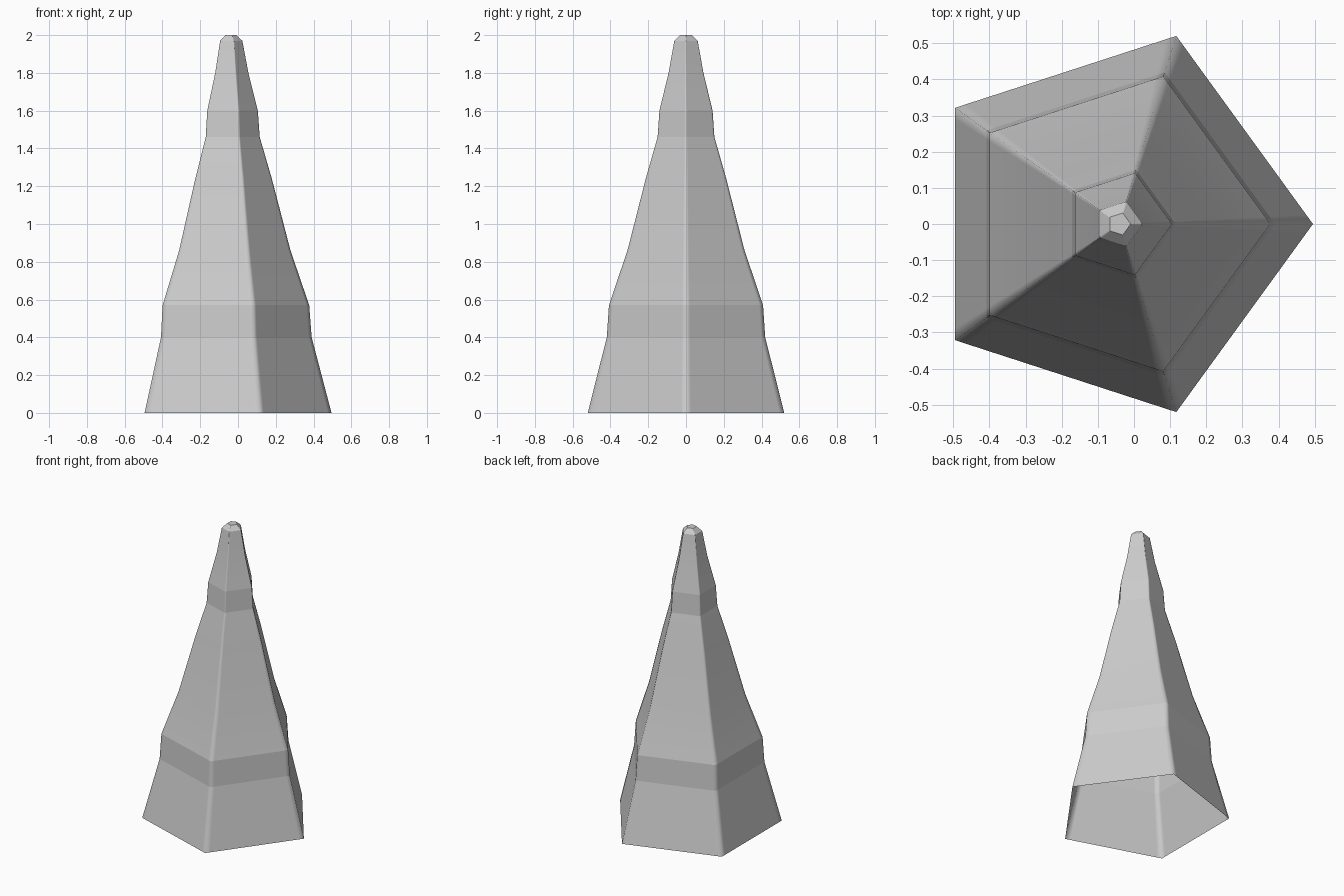
import bpy, bmesh, math

if "Cube" in bpy.data.objects:
    bpy.data.objects.remove(bpy.data.objects["Cube"])

# profile rings: height, pentagon radius, centre x
RINGS = [
    (0.0, 0.547, -0.052), (0.40, 0.441, -0.051), (0.57, 0.429, -0.052),
    (0.86, 0.326, -0.048), (1.24, 0.224, -0.045), (1.46, 0.158, -0.043),
    (1.60, 0.148, -0.043), (1.80, 0.097, -0.042), (1.97, 0.065, -0.042),
    (2.0, 0.032, -0.041),
]
CREASED = {1, 2, 5, 6, 8, 9}   # rings with a hard horizontal edge
SUPPORT = 0.05                 # share of each side kept for the soft corner


def pentagon(z, r, cx):
    """Five corners, each flanked by two support points on its sides."""
    c = [(cx + r * math.cos(math.tau * i / 5), r * math.sin(math.tau * i / 5))
         for i in range(5)]
    pts = []
    for i in range(5):
        for other, t in ((c[i - 1], SUPPORT), (c[i], 0), (c[(i + 1) % 5], SUPPORT)):
            pts.append((c[i][0] + (other[0] - c[i][0]) * t,
                        c[i][1] + (other[1] - c[i][1]) * t, z))
    return pts


# spire shell, open underneath
bm = bmesh.new()
loops = [[bm.verts.new(p) for p in pentagon(*ring)] for ring in RINGS]
for low, high in zip(loops, loops[1:]):
    n = len(low)
    for i in range(n):
        j = (i + 1) % n
        bm.faces.new((low[i], low[j], high[j], high[i]))

# flat tip
bm.faces.new(loops[-1])

# soft vertical corners, hard horizontal bands
for f in bm.faces:
    f.smooth = True
for k in CREASED:
    loop = loops[k]
    for i, v in enumerate(loop):
        bm.edges.get((v, loop[(i + 1) % len(loop)])).smooth = False

mesh = bpy.data.meshes.new("spire")
bm.to_mesh(mesh)
bm.free()
spire = bpy.data.objects.new("spire", mesh)
bpy.context.collection.objects.link(spire)
